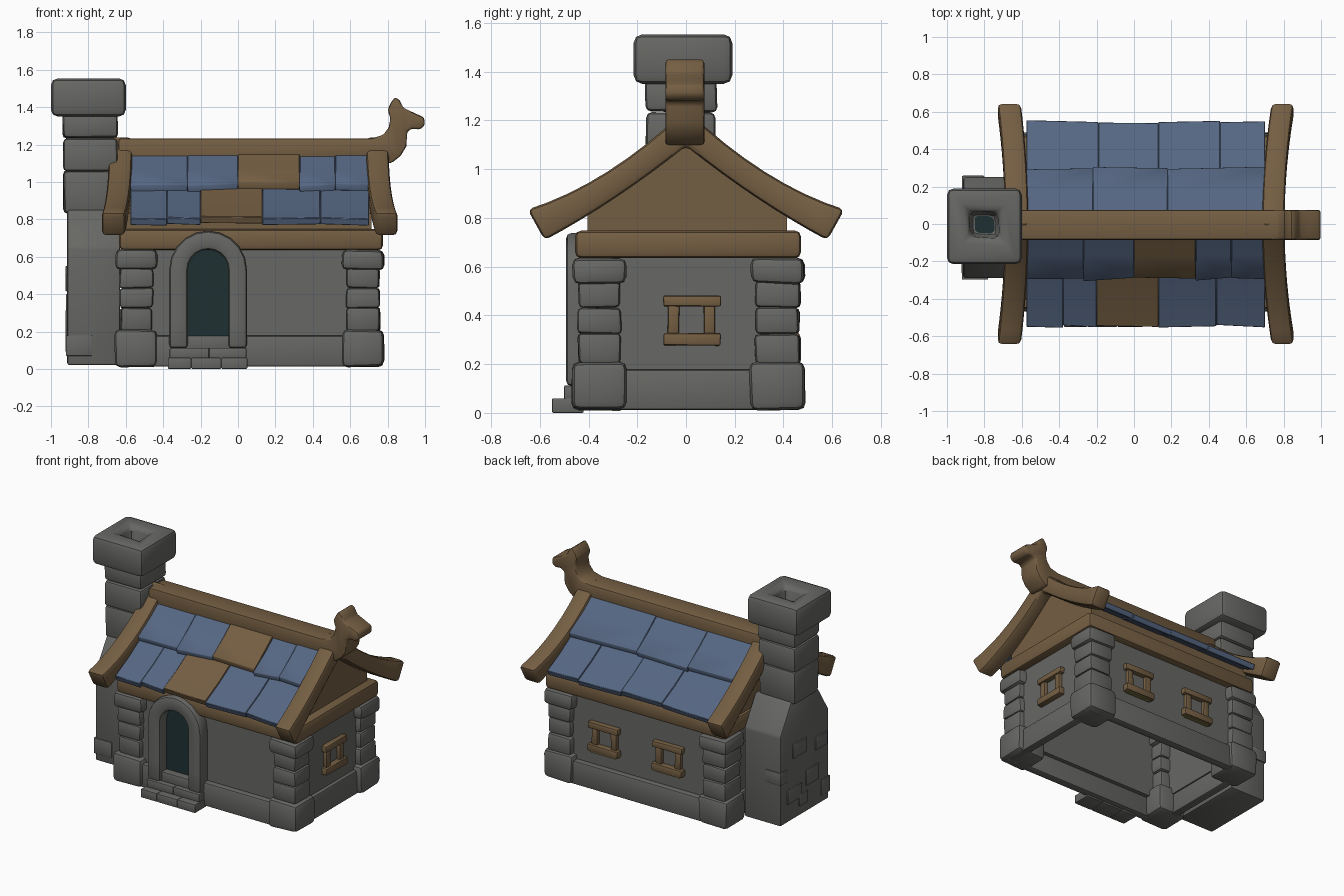
import bpy, bmesh, math, random
from mathutils import Vector

if "Cube" in bpy.data.objects:
    bpy.data.objects.remove(bpy.data.objects["Cube"])
random.seed(4)


def mat(name, rgb):
    m = bpy.data.materials.new(name)
    m.diffuse_color = (*rgb, 1)
    m.use_nodes = True
    m.node_tree.nodes["Principled BSDF"].inputs["Base Color"].default_value = m.diffuse_color
    return m


STONE = mat("grey stone", (0.135, 0.135, 0.128))
WOOD = mat("brown wood", (0.175, 0.112, 0.055))
BLUE = mat("blue slate", (0.092, 0.135, 0.225))
DARK = mat("dark teal", (0.013, 0.030, 0.032))
OLIVE = mat("olive yellow", (0.17, 0.15, 0.05))


def loft(name, rings, material, bevel=0.02, jitter=0.0, segs=2):
    """Join equal-length rings of points into a closed, bevelled solid."""
    bm = bmesh.new()
    rows = []
    for ring in rings:
        rows.append([bm.verts.new(Vector(p) + Vector([random.uniform(-jitter, jitter) for _ in range(3)]))
                     for p in ring])
    n = len(rows[0])
    for a, b in zip(rows, rows[1:]):
        for i in range(n):
            j = (i + 1) % n
            bm.faces.new((a[i], a[j], b[j], b[i]))
    bm.faces.new(rows[0][::-1])
    bm.faces.new(rows[-1])
    bmesh.ops.recalc_face_normals(bm, faces=bm.faces[:])
    if bevel > 0:
        edges = [e for e in bm.edges if e.calc_face_angle(0) > 0.5]
        bmesh.ops.bevel(bm, geom=edges, offset=bevel, segments=segs, profile=0.5,
                        affect='EDGES', clamp_overlap=True)
    me = bpy.data.meshes.new(name)
    bm.to_mesh(me)
    bm.free()
    me.materials.append(material)
    ob = bpy.data.objects.new(name, me)
    bpy.context.collection.objects.link(ob)
    bpy.ops.object.select_all(action='DESELECT')
    ob.select_set(True)
    bpy.context.view_layer.objects.active = ob
    bpy.ops.object.shade_smooth_by_angle(angle=math.radians(40))
    return ob


def rect(x0, x1, y0, y1, z):
    return [(x0, y0, z), (x1, y0, z), (x1, y1, z), (x0, y1, z)]


def box(name, x0, x1, y0, y1, z0, z1, material=STONE, bevel=0.02, jitter=0.0):
    b = min(bevel, 0.3 * min(x1 - x0, y1 - y0, z1 - z0))
    return loft(name, [rect(x0, x1, y0, y1, z0), rect(x0, x1, y0, y1, z1)], material, b, jitter)


# hollow stone walls and plinth, open underneath
for nm, (x0, x1, y0, y1), t, z0, z1 in (("plinth", (-0.60, 0.745, -0.445, 0.465), 0.06, 0.012, 0.178),
                                        ("wall", (-0.58, 0.72, -0.405, 0.425), 0.05, 0.15, 0.66)):
    bv = 0.012 if nm == "plinth" else 0
    box(nm + "_front", x0, x1, y0, y0 + t, z0, z1, bevel=bv)
    box(nm + "_back", x0, x1, y1 - t, y1, z0, z1, bevel=bv)
    box(nm + "_left", x0, x0 + t, y0, y1, z0, z1, bevel=bv)
    box(nm + "_right", x1 - t, x1, y0, y1, z0, z1, bevel=bv)

# corner pillars: footing, three stones, cap
for side, cx in (("left", -0.543), ("right", 0.668)):
    for end, cy in (("front", -0.355), ("back", 0.375)):
        nm = f"{side}_{end}_corner"
        box(nm + "_footing", cx - 0.114, cx + 0.114, cy - 0.114, cy + 0.114, 0.012, 0.21, bevel=0.03, jitter=0.005)
        for i, (z0, z1) in enumerate(((0.20, 0.325), (0.325, 0.432), (0.432, 0.54))):
            r = 0.088 + random.uniform(-0.004, 0.006)
            box(f"{nm}_stone_{i}", cx - r, cx + r, cy - r, cy + r, z0, z1, bevel=0.018, jitter=0.004)
        box(nm + "_cap", cx - 0.112, cx + 0.112, cy - 0.112, cy + 0.112, 0.53, 0.637, bevel=0.03, jitter=0.005)

# wooden wall plate and gable block under the roof
box("wall_plate", -0.635, 0.775, -0.455, 0.472, 0.635, 0.748, WOOD, 0.025)
gable = [(-0.405, 0.73), (0.415, 0.73), (0.415, 0.83), (0.28, 0.90), (0, 1.11), (-0.28, 0.90), (-0.405, 0.83)]
loft("gable", [[(x, y, z) for y, z in gable] for x in (-0.615, 0.715)], WOOD, 0)


# curved barge boards, flaring outward at the eaves
def barge(name, x0, x1, flare):
    rings = []
    for i in range(-8, 9):
        t = i / 8
        a, b = abs(t) * 0.65, abs(t) * 0.58
        top = 1.245 - 0.95 * a + 0.49 * a * a
        low = 1.095 - 0.80 * b + 0.23 * b * b
        s = flare * t * t
        ya, yb = math.copysign(a, t), math.copysign(b, t)
        rings.append([(x0 + s, ya, top), (x1 + s, ya, top), (x1 + s, yb, low), (x0 + s, yb, low)])
    return loft(name, rings, WOOD, 0.022)


barge("left_barge_board", -0.69, -0.565, -0.04)
barge("right_barge_board", 0.685, 0.805, 0.05)

# ridge beam ending in a carved animal head
ridge = [(-0.64, 1.10), (0.82, 1.10), (0.87, 1.14), (0.90, 1.19), (0.905, 1.27), (0.93, 1.285), (0.975, 1.28),
         (1.0, 1.305), (0.995, 1.345), (0.94, 1.37), (0.885, 1.395), (0.865, 1.435), (0.84, 1.455), (0.815, 1.42),
         (0.80, 1.385), (0.815, 1.34), (0.805, 1.29), (0.775, 1.25), (0.71, 1.232), (-0.64, 1.232)]
loft("ridge_beam", [[(x, y, z) for x, z in ridge] for y in (-0.085, 0.075)], WOOD, 0.013)

# overlapping slate rows with uneven lower edges; two wooden patches in front
ROWS = {
    "front_upper": (-1, 0, [(-0.575, -0.27, 0), (-0.27, 0.0, 0), (0.0, 0.33, 1), (0.33, 0.52, 0), (0.52, 0.70, 0)]),
    "front_lower": (-1, 1, [(-0.575, -0.38, 0), (-0.38, -0.20, 0), (-0.20, 0.13, 1), (0.13, 0.44, 0), (0.44, 0.70, 0)]),
    "back_upper": (1, 0, [(-0.575, -0.22, 0), (-0.22, 0.18, 0), (0.18, 0.70, 0)]),
    "back_lower": (1, 1, [(-0.575, -0.19, 0), (-0.19, 0.13, 0), (0.13, 0.46, 0), (0.46, 0.70, 0)]),
}
for nm, (s, low, parts) in ROWS.items():
    for i, (x0, x1, wood) in enumerate(parts):
        (a0, z0), (a1, z1) = ((0.25, 0.972), (0.545, 0.808)) if low else ((0.04, 1.175), (0.295, 0.985))
        lift = 0.008 if wood else random.uniform(-0.004, 0.004)
        rings = []
        for x in (x0, x1):
            d = random.uniform(-0.008, 0.012)
            e = a1 + d
            ze = z1 - 0.6 * d + lift
            am, zm = (a0 + a1) / 2, (z0 + z1) / 2 - 0.008 + lift
            up = [(a0, z0 + lift), (am, zm), (e, ze)]
            dn = [(a - 0.015, z - 0.036) for a, z in up[::-1]]
            rings.append([(x, s * a, z) for a, z in up + dn])
        loft(f"{nm}_slate_{i}", rings, WOOD if wood else BLUE, 0.003, segs=1)

# chimney: wide shouldered base, stacked stones, hollow cap
base = [(-0.29, 0.02), (0.25, 0.02), (0.25, 0.65), (0.13, 0.85), (-0.165, 0.85), (-0.29, 0.65)]
loft("chimney_base", [[(x, y, z) for y, z in base] for x in (-0.913, -0.63)], STONE, 0.012)
for i, (z0, z1, r) in enumerate(((0.83, 1.06, 0.142), (1.06, 1.235, 0.145), (1.235, 1.37, 0.145))):
    box(f"chimney_stone_{i}", -0.79 - r, -0.79 + r, -0.02 - r, -0.02 + r, z0, z1, bevel=0.022, jitter=0.005)
hole = [(-0.88, -0.07), (-0.715, -0.08), (-0.725, 0.065), (-0.885, 0.07)]
loft("chimney_cap", [rect(-1.0, -0.6, -0.215, 0.19, 1.35), rect(-1.0, -0.6, -0.215, 0.19, 1.553),
                     [(x, y, 1.553) for x, y in hole],
                     [(x * 0.85 - 0.12, y * 0.85, 1.40) for x, y in hole]], STONE, 0.035)
box("flue_bottom", -0.85, -0.745, -0.05, 0.045, 1.40, 1.408, DARK, 0)

# raised stones on the chimney base
for i, (y, z, w, h) in enumerate(((0.04, 0.50, 0.15, 0.10), (0.10, 0.20, 0.16, 0.10), (-0.10, 0.26, 0.14, 0.11),
                                  (-0.20, 0.46, 0.13, 0.09), (0.0, 0.13, 0.10, 0.08))):
    box(f"chimney_relief_{i}", -0.922, -0.90, y - w / 2, y + w / 2, z - h / 2, z + h / 2, bevel=0.005)
box("chimney_relief_back", -0.92, -0.80, 0.18, 0.258, 0.31, 0.40, bevel=0.005)
box("chimney_relief_front", -0.92, -0.78, -0.298, -0.20, 0.07, 0.18, bevel=0.005)

# arched doorway
path = [(1, 0.11), (1, 0.25), (1, 0.40)] + [(None, k * math.pi / 10) for k in range(11)] + [(-1, 0.40), (-1, 0.25), (-1, 0.11)]
arch, door = [], []
for c, v in path:
    def pt(r):
        if c is None:
            return -0.16 + r * math.cos(v), 0.53 + r * math.sin(v)
        return -0.16 + c * r, v
    (xo, zo), (xi, zi) = pt(0.208), pt(0.108)
    arch.append([(xo, -0.492, zo), (xi, -0.492, zi), (xi, -0.39, zi), (xo, -0.39, zo)])
    door.append(pt(0.115))
loft("door_arch", arch, STONE, 0.022)
loft("door_panel", [[(x, y, max(z, 0.175)) for x, z in door[2:-2]] + [(-0.275, y, 0.175), (-0.045, y, 0.175)]
                    for y in (-0.413, -0.404)], DARK, 0)
box("door_sill", -0.28, -0.04, -0.465, -0.40, 0.10, 0.178, bevel=0.008)

# split stone steps
for i, (x0, x1) in enumerate(((-0.375, -0.25), (-0.25, -0.09), (-0.09, 0.05))):
    box(f"lower_step_{i}", x0, x1, -0.55, -0.42, 0.0, 0.06, bevel=0.006)
for i, (x0, x1) in enumerate(((-0.365, -0.155), (-0.155, 0.045))):
    box(f"upper_step_{i}", x0, x1, -0.50, -0.42, 0.055, 0.113, bevel=0.006)


# wooden window frames: lintel, sill and two jambs
def window(name, c, wall, on_back):
    for part, u0, u1, z0, z1, d in (("lintel", -0.118, 0.118, 0.437, 0.482, 0.035), ("sill", -0.118, 0.118, 0.277, 0.327, 0.04),
                                    ("jamb_a", -0.10, -0.053, 0.32, 0.445, 0.025), ("jamb_b", 0.048, 0.095, 0.32, 0.445, 0.025)):
        u = (c + u0, c + u1)
        w = (wall - 0.02, wall + d)
        box(f"{name}_{part}", *(u + w if on_back else w + u), z0, z1, WOOD, 0.008, 0.002)
    if on_back:
        box(name + "_sill_underside", c - 0.10, c + 0.10, wall, wall + 0.032, 0.270, 0.278, OLIVE, 0)


window("right_window", 0.025, 0.72, False)
window("back_window_a", 0.33, 0.425, True)
window("back_window_b", -0.17, 0.425, True)
